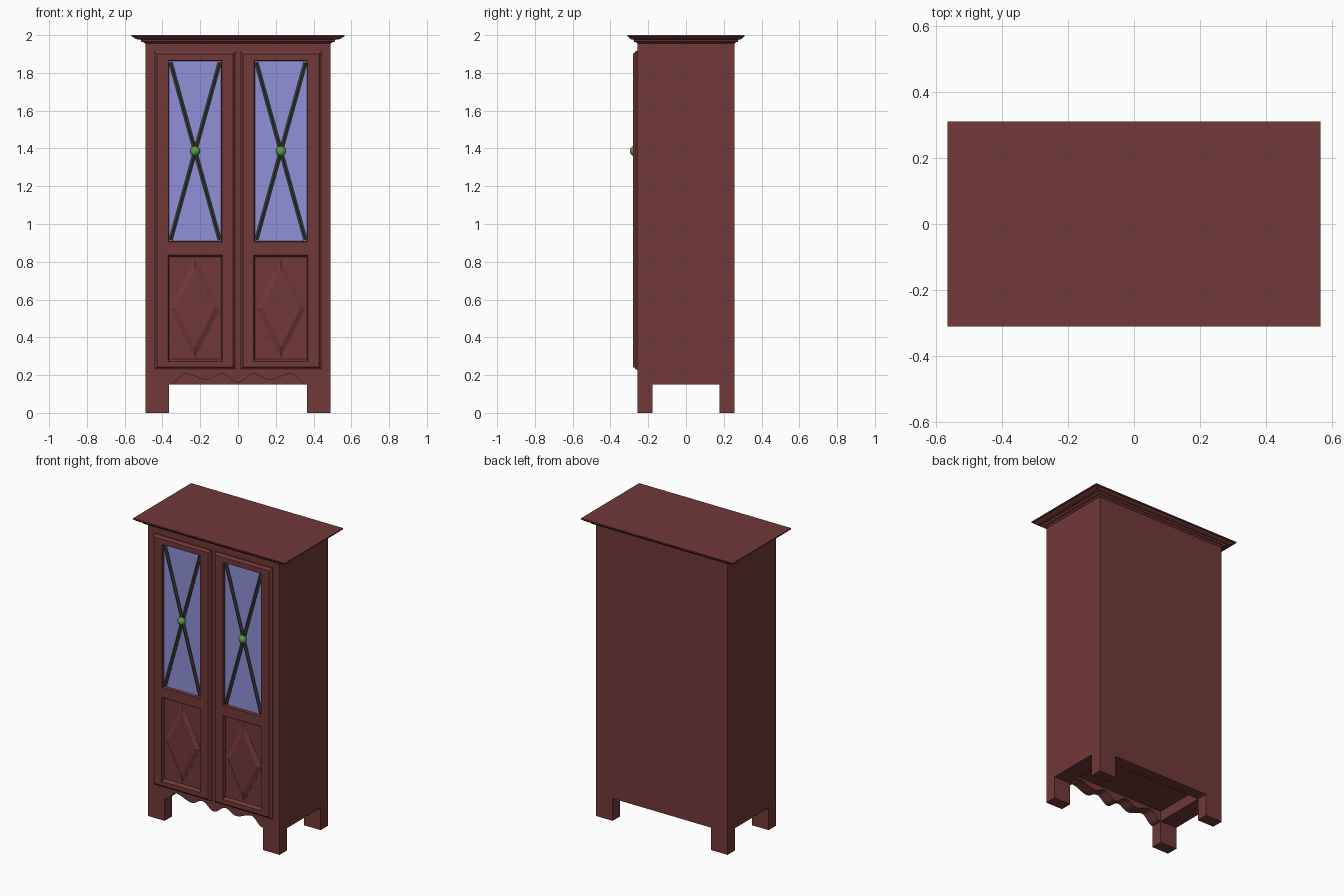
import bpy, bmesh, math
from mathutils import Vector

if "Cube" in bpy.data.objects:
    bpy.data.objects.remove(bpy.data.objects["Cube"])


def material(name, rgb):
    m = bpy.data.materials.new(name)
    m.diffuse_color = (*rgb, 1)
    m.use_nodes = True
    m.node_tree.nodes["Principled BSDF"].inputs["Base Color"].default_value = m.diffuse_color
    return m


WOOD = material("wood", (0.165, 0.04, 0.04))
GLASS = material("glass", (0.28, 0.28, 0.68))
LEAD = material("lead", (0.035, 0.04, 0.04))
GREEN = material("green", (0.11, 0.33, 0.06))


def loft(name, rings, mat=WOOD):
    """Closed solid skinned through rings of equal point count."""
    bm = bmesh.new()
    vs = [[bm.verts.new(p) for p in r] for r in rings]
    n = len(vs[0])
    for a, b in zip(vs, vs[1:]):
        for i in range(n):
            j = (i + 1) % n
            bm.faces.new((a[i], a[j], b[j], b[i]))
    bm.faces.new(vs[0])
    bm.faces.new(vs[-1])
    bmesh.ops.recalc_face_normals(bm, faces=bm.faces)
    me = bpy.data.meshes.new(name)
    bm.to_mesh(me)
    bm.free()
    ob = bpy.data.objects.new(name, me)
    bpy.context.collection.objects.link(ob)
    me.materials.append(mat)
    return ob


def rect_xy(hx, hy, z):
    return [(-hx, -hy, z), (hx, -hy, z), (hx, hy, z), (-hx, hy, z)]


def rect_xz(x0, x1, z0, z1, y, dx=0, dz=0):
    x0, x1, z0, z1 = x0 + dx, x1 - dx, z0 + dz, z1 - dz
    return [(x0, y, z0), (x1, y, z0), (x1, y, z1), (x0, y, z1)]


def cut(ob, cutter):
    m = ob.modifiers.new("cut", 'BOOLEAN')
    m.operation, m.solver, m.object = 'DIFFERENCE', 'EXACT', cutter
    bpy.context.view_layer.objects.active = ob
    bpy.ops.object.modifier_apply(modifier=m.name)
    bpy.data.objects.remove(cutter)


# Cabinet body with legs, hollow base and scalloped apron
HX, HY, LX, LY = 0.49, 0.257, 0.365, 0.178
body = loft("cabinet_body", [rect_xy(HX, HY, 0), rect_xy(HX, HY, 1.97)])
cut(body, loft("side_gap", [rect_xy(0.7, LY, -0.1), rect_xy(0.7, LY, 0.15)]))
cut(body, loft("front_gap", [rect_xy(LX, 0.5, -0.1), rect_xy(LX, 0.5, 0.15)]))
cut(body, loft("base_hollow", [rect_xy(LX, LY, -0.1), rect_xy(LX, LY, 0.22)]))

keys = [(-0.36, 0.15), (-0.28, 0.207), (-0.165, 0.175), (-0.085, 0.207), (0, 0.16)]
wave = []
for (xa, za), (xb, zb) in zip(keys, keys[1:]):
    for i in range(8):
        t = i / 8
        wave.append((xa + (xb - xa) * t, za + (zb - za) * (1 - math.cos(math.pi * t)) / 2))
wave = wave + [keys[-1]] + [(-x, z) for x, z in reversed(wave)]
wave = [(-0.36, 0.05)] + wave + [(0.36, 0.05)]
cut(body, loft("apron_scallop", [[(x, y, z) for x, z in wave] for y in (-0.4, -0.12)]))

# Stepped crown moulding
crown = [(0.49, 0.257, 1.955), (0.502, 0.267, 1.963), (0.512, 0.275, 1.965), (0.516, 0.278, 1.976),
         (0.535, 0.29, 1.978), (0.55, 0.3, 1.984), (0.555, 0.303, 1.99), (0.565, 0.31, 1.992),
         (0.565, 0.31, 2.0)]
loft("crown", [rect_xy(*c) for c in crown])

# Doors, one per side
CX = 0.227
for side, s in (("left", -1), ("right", 1)):
    x0, x1 = sorted((s * 0.012, s * 0.442))
    outline = (x0, x1, 0.23, 1.915)
    door = loft(side + "_door", [rect_xz(*outline, -0.25), rect_xz(*outline, -0.266),
                                 rect_xz(*outline, -0.27, 0.006, 0.006),
                                 rect_xz(*outline, -0.28, 0.014, 0.014)])
    cx = s * CX
    pane = (cx - 0.137, cx + 0.137, 0.91, 1.862)
    panel = (cx - 0.137, cx + 0.137, 0.285, 0.825)
    cut(door, loft("pane_opening", [rect_xz(*pane, -0.26), rect_xz(*pane, -0.3, -0.008, -0.008)]))
    cut(door, loft("panel_opening", [rect_xz(*panel, -0.26), rect_xz(*panel, -0.3, -0.014, -0.024)]))

    # Glass pane
    loft(side + "_glass", [rect_xz(*pane, -0.258), rect_xz(*pane, -0.264)], GLASS)

    # Crossed glazing bars with a ridged section
    section = [(-0.012, -0.26), (-0.012, -0.268), (0, -0.275), (0.012, -0.268), (0.012, -0.26)]
    for k in (-1, 1):
        a = Vector((cx - k * 0.13, 0, pane[2] + 0.006))
        b = Vector((cx + k * 0.13, 0, pane[3] - 0.006))
        d = (b - a).normalized()
        across = Vector((d.z, 0, -d.x))
        loft(f"{side}_glazing_bar_{'a' if k < 0 else 'b'}",
             [[p + across * u + Vector((0, y, 0)) for u, y in section] for p in (a, b)], LEAD)

    # Raised diamond on the lower panel
    def diamond(f, y):
        return [(cx - 0.132 * f, y, 0.555), (cx, y, 0.555 - 0.262 * f),
                (cx + 0.132 * f, y, 0.555), (cx, y, 0.555 + 0.262 * f)]
    loft(side + "_diamond_panel", [diamond(1, -0.258), diamond(1, -0.261), diamond(0.78, -0.273)])

    # Round green knob
    bpy.ops.mesh.primitive_uv_sphere_add(segments=24, ring_count=12, radius=0.026,
                                         location=(cx, -0.275, 1.386))
    knob = bpy.context.object
    knob.name = side + "_knob"
    knob.scale.y = 0.85
    knob.data.materials.append(GREEN)
    bpy.ops.object.shade_smooth_by_angle()
